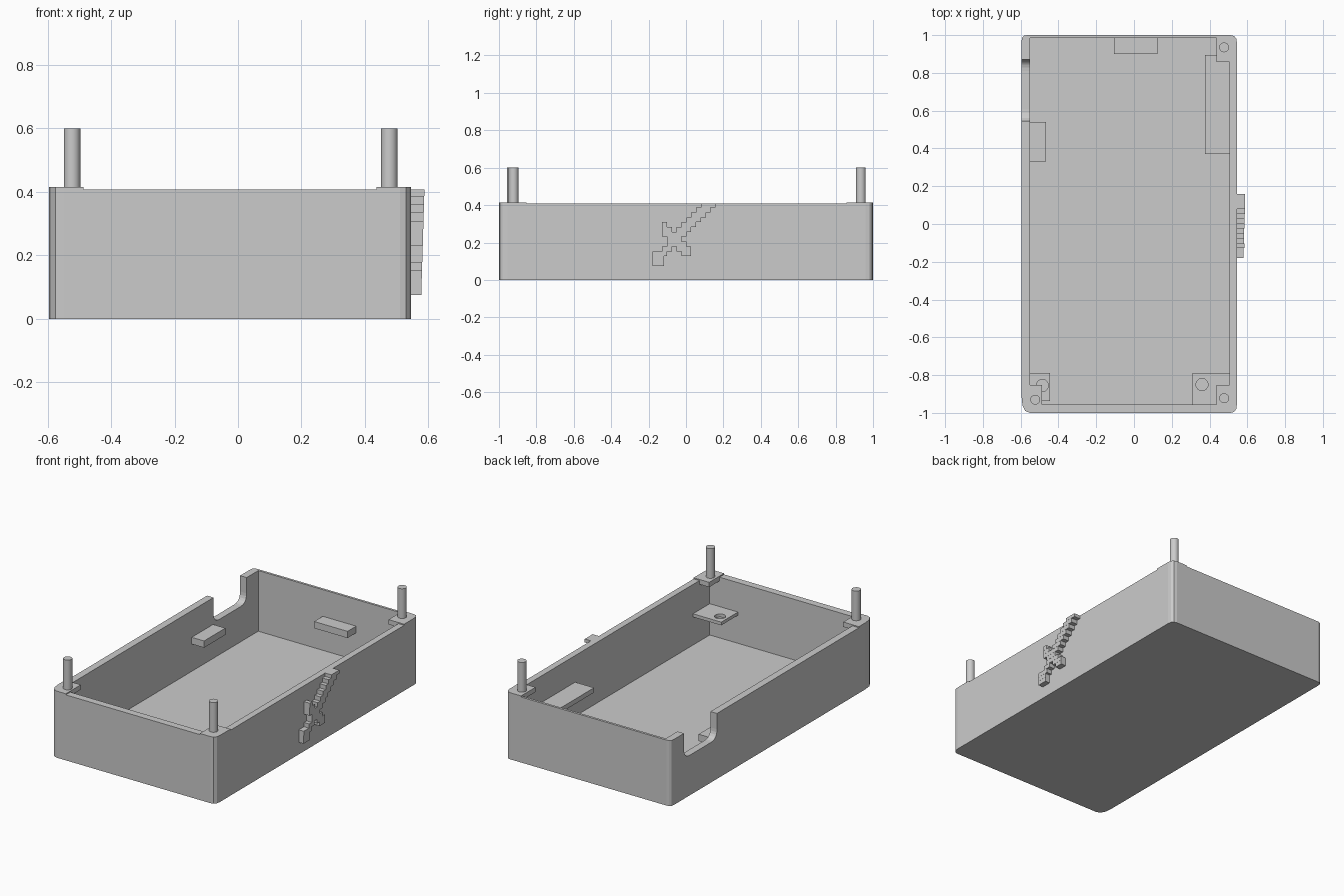
import bpy
import bmesh

old = bpy.data.objects.get("Cube")
if old:
    bpy.data.objects.remove(old, do_unlink=True)

grey = bpy.data.materials.new("plain_grey")
grey.use_nodes = True
colour = (0.6, 0.6, 0.6, 1)
grey.diffuse_color = colour
grey.node_tree.nodes["Principled BSDF"].inputs["Base Color"].default_value = colour

WALL_TOP, PAD_TOP, PEG_TOP = 0.408, 0.415, 0.6


def finish(name, bm):
    bmesh.ops.recalc_face_normals(bm, faces=bm.faces)
    mesh = bpy.data.meshes.new(name)
    bm.to_mesh(mesh)
    bm.free()
    mesh.materials.append(grey)
    obj = bpy.data.objects.new(name, mesh)
    bpy.context.collection.objects.link(obj)
    return obj


def add_prism(bm, points, low, high, axis="z"):
    """Extrude a flat outline along z, or a (y, z) outline along x."""
    place = (lambda p, h: (p[0], p[1], h)) if axis == "z" else (lambda p, h: (h, p[0], p[1]))
    face = bm.faces.new([bm.verts.new(place(p, low)) for p in points])
    new = bmesh.ops.extrude_face_region(bm, geom=[face])["geom"]
    for v in new:
        if isinstance(v, bmesh.types.BMVert):
            if axis == "z":
                v.co.z = high
            else:
                v.co.x = high


def prism(name, points, low, high, axis="z"):
    bm = bmesh.new()
    add_prism(bm, points, low, high, axis)
    return finish(name, bm)


def rect(x0, x1, y0, y1):
    return [(x0, y0), (x1, y0), (x1, y1), (x0, y1)]


def box(name, x0, x1, y0, y1, z0, z1):
    return prism(name, rect(x0, x1, y0, y1), z0, z1)


def cylinder(name, x, y, radius, z0, z1):
    bpy.ops.mesh.primitive_cylinder_add(vertices=32, radius=radius, depth=z1 - z0,
                                        location=(x, y, (z0 + z1) / 2))
    obj = bpy.context.object
    obj.name = name
    obj.data.materials.append(grey)
    bpy.ops.object.shade_smooth_by_angle()
    return obj


def boolean(obj, cutter, operation="DIFFERENCE"):
    """Apply a boolean and discard the cutter."""
    cutter.hide_render = True
    mod = obj.modifiers.new("cut", "BOOLEAN")
    mod.object, mod.operation, mod.solver = cutter, operation, "EXACT"
    bpy.context.view_layer.objects.active = obj
    bpy.ops.object.modifier_apply(modifier=mod.name)
    bpy.data.objects.remove(cutter, do_unlink=True)


def rounded(corners, steps=3):
    """Round each (x, y, rx, ry) corner of a rectangle, counter-clockwise."""
    points = []
    for i, (x, y, rx, ry) in enumerate(corners):
        sx, sy = (1 if i in (1, 2) else -1), (1 if i in (2, 3) else -1)
        start, end = (x, y - sy * ry), (x - sx * rx, y)
        if i in (1, 3):
            start, end = end, start
        for k in range(steps + 1):
            t = k / steps
            weights = ((1 - t) ** 2, 2 * t * (1 - t), t ** 2)
            points.append(tuple(sum(w * p[a] for w, p in zip(weights, (start, (x, y), end)))
                                for a in (0, 1)))
    return points


# Open tray with uneven wall thickness
outline = rounded([(-0.595, -1, 0.045, 0.085), (0.545, -1, 0.035, 0.045),
                   (0.545, 1, 0.035, 0.04), (-0.595, 1, 0.03, 0.03)])
tray = prism("tray", outline, 0, WALL_TOP)
boolean(tray, box("cavity", -0.55, 0.505, -0.955, 0.985, 0.03, 0.7))

# Round-bottomed cable notch in one side wall
notch = rounded([(0.545, 0.25, 0.06, 0.06), (0.87, 0.25, 0.06, 0.06),
                 (0.87, 0.7, 0.01, 0.01), (0.545, 0.7, 0.01, 0.01)], 6)
boolean(tray, prism("notch_cutter", notch, -0.7, -0.52, "x"))

# Corner pads with upright pegs
corners = {
    "back_left": ((0.437, 0.7, 0.858, 1.2), (0.477, 0.935)),
    "front_left": ((0.437, 0.7, -1.2, -0.853), (0.477, -0.922)),
    "front_right": ((-0.7, -0.487, -1.2, -0.853), (-0.523, -0.93)),
}
for name, (area, (px, py)) in corners.items():
    pad = box(name + "_pad", *area, 0.385, PAD_TOP)
    boolean(pad, prism("outline_cutter", outline, 0, 0.7), "INTERSECT")
    cylinder(name + "_peg", px, py, 0.026, 0.40, PEG_TOP)

# Support ledges inside the walls
box("back_ledge", -0.105, 0.125, 0.90, 0.99, 0.20, 0.242)
box("right_ledge", -0.56, -0.465, 0.33, 0.54, 0.20, 0.242)
box("left_ledge", 0.375, 0.515, 0.37, 0.895, 0.212, 0.242)

# Screw plates with holes
for name, area, hole in (
        ("front_left_plate", (0.31, 0.515, -0.965, -0.79), (0.36, -0.85)),
        ("front_right_plate", (-0.56, -0.445, -0.937, -0.79), (-0.485, -0.855))):
    plate = box(name, *area, 0.205, 0.225)
    boolean(plate, cylinder("hole_cutter", *hole, 0.032, 0.1, 0.3))

# Stepped sword relief on the outer wall, one run of cells per row
CELL, Y0, Z0 = 0.026, -0.18, 0.075
rows = [[(0, 2.4)], [(0, 2.4)], [(0, 3), (6, 8)], [(2, 4), (5, 8)], [(3, 7)], [(3, 6)],
        [(2, 7)], [(2, 4), (5, 8)], [(2, 3), (6, 9)]]
rows += [[(r - 2, r + 1)] for r in range(len(rows), 13)]
bm = bmesh.new()
for r, runs in enumerate(rows):
    for a, b in runs:
        low = Z0 + r * CELL
        add_prism(bm, rect(0.54, 0.578 + 0.0008 * r, Y0 + a * CELL, Y0 + b * CELL),
                  low, min(low + CELL, WALL_TOP))
finish("sword_relief", bm)
